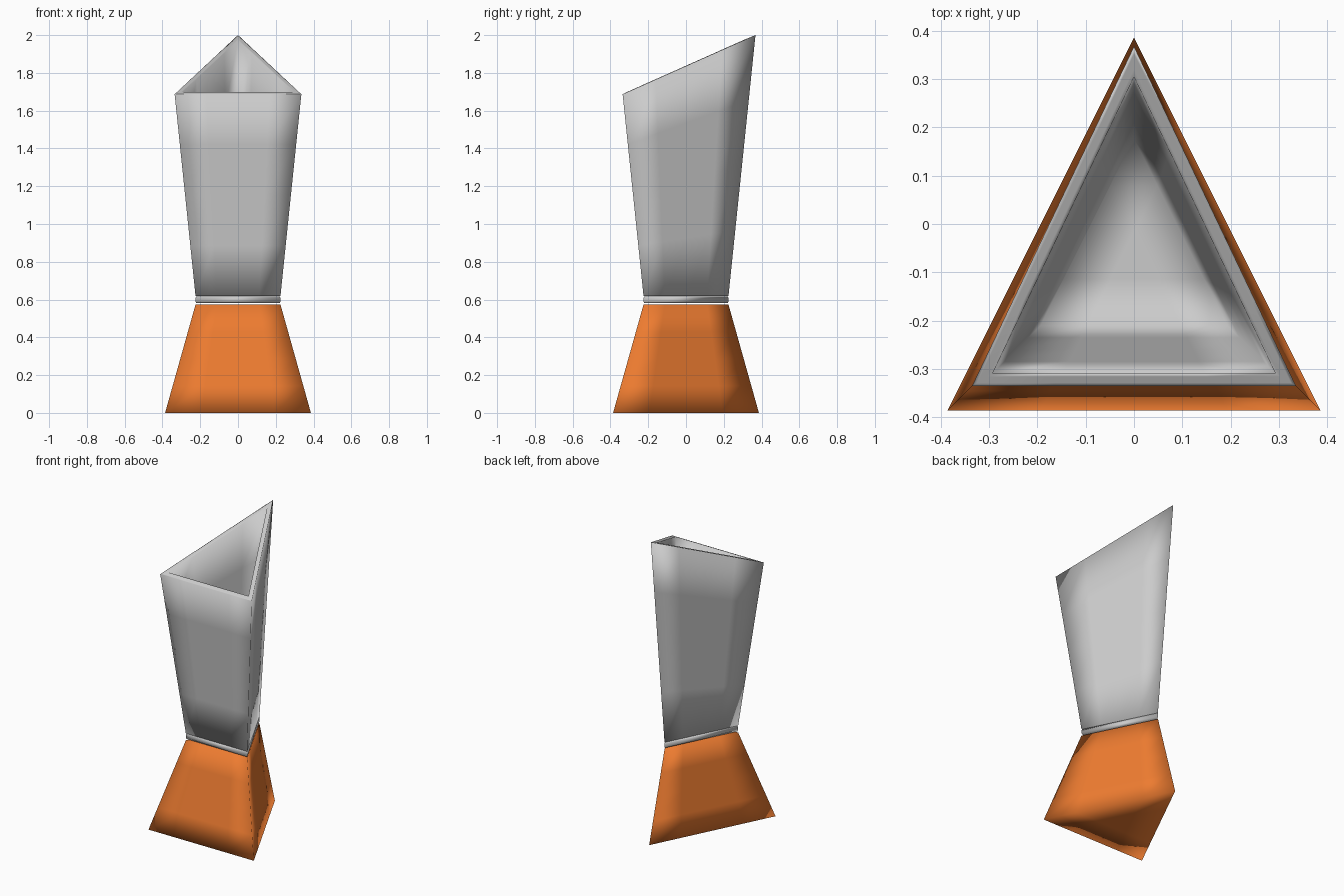
import bpy, bmesh

if "Cube" in bpy.data.objects:
    bpy.data.objects.remove(bpy.data.objects["Cube"])


def triangle(w, front_z, back_z=None, wall=0.0, back_w=None):
    """Three-point loop; wall insets it evenly from the outer surface."""
    bz = front_z if back_z is None else back_z
    bw = w if back_w is None else back_w
    return [(-w + 1.618 * wall, -w + wall, front_z),
            (w - 1.618 * wall, -w + wall, front_z),
            (0, bw - 2.236 * wall, bz)]


def loft(name, loops, cuts, color=None):
    """Join triangular loops into a closed, softly shaded shell."""
    bm = bmesh.new()
    rings = [[bm.verts.new(p) for p in loop] for loop in loops]
    for a, b in zip(rings, rings[1:]):
        for i in range(3):
            j = (i + 1) % 3
            bm.faces.new((a[i], a[j], b[j], b[i]))
    bm.faces.new(rings[0][::-1])
    bm.faces.new(rings[-1])
    bmesh.ops.recalc_face_normals(bm, faces=bm.faces[:])
    if cuts:
        bmesh.ops.subdivide_edges(bm, edges=bm.edges[:], cuts=cuts, use_grid_fill=True)
    for f in bm.faces:
        f.smooth = True
    me = bpy.data.meshes.new(name)
    bm.to_mesh(me)
    bm.free()
    ob = bpy.data.objects.new(name, me)
    bpy.context.collection.objects.link(ob)
    if color:
        mat = bpy.data.materials.new(name + "_color")
        mat.diffuse_color = color
        mat.use_nodes = True
        mat.node_tree.nodes["Principled BSDF"].inputs["Base Color"].default_value = mat.diffuse_color
        me.materials.append(mat)
    return ob


def width(z):
    """Outer half width of the flaring cup at height z."""
    return 0.225 + 0.1035 * (z - 0.62)


# Orange flared foot
loft("foot", [triangle(0.386, 0), triangle(0.225, 0.573)], 3, (0.85, 0.2, 0.03, 1))

# Thin rounded collar between foot and cup
loft("collar", [triangle(0.221, 0.581), triangle(0.225, 0.589),
                triangle(0.225, 0.608), triangle(0.222, 0.617)], 0)

# Hollow cup with slanted rim
wall, floor = 0.027, 0.74
loft("cup", [triangle(width(0.619), 0.619),
             triangle(width(1.687), 1.687, 2.0, 0, width(2.0)),
             triangle(width(1.70), 1.70, 1.974, wall, width(1.974)),
             triangle(width(floor), floor, None, wall)], 3)
